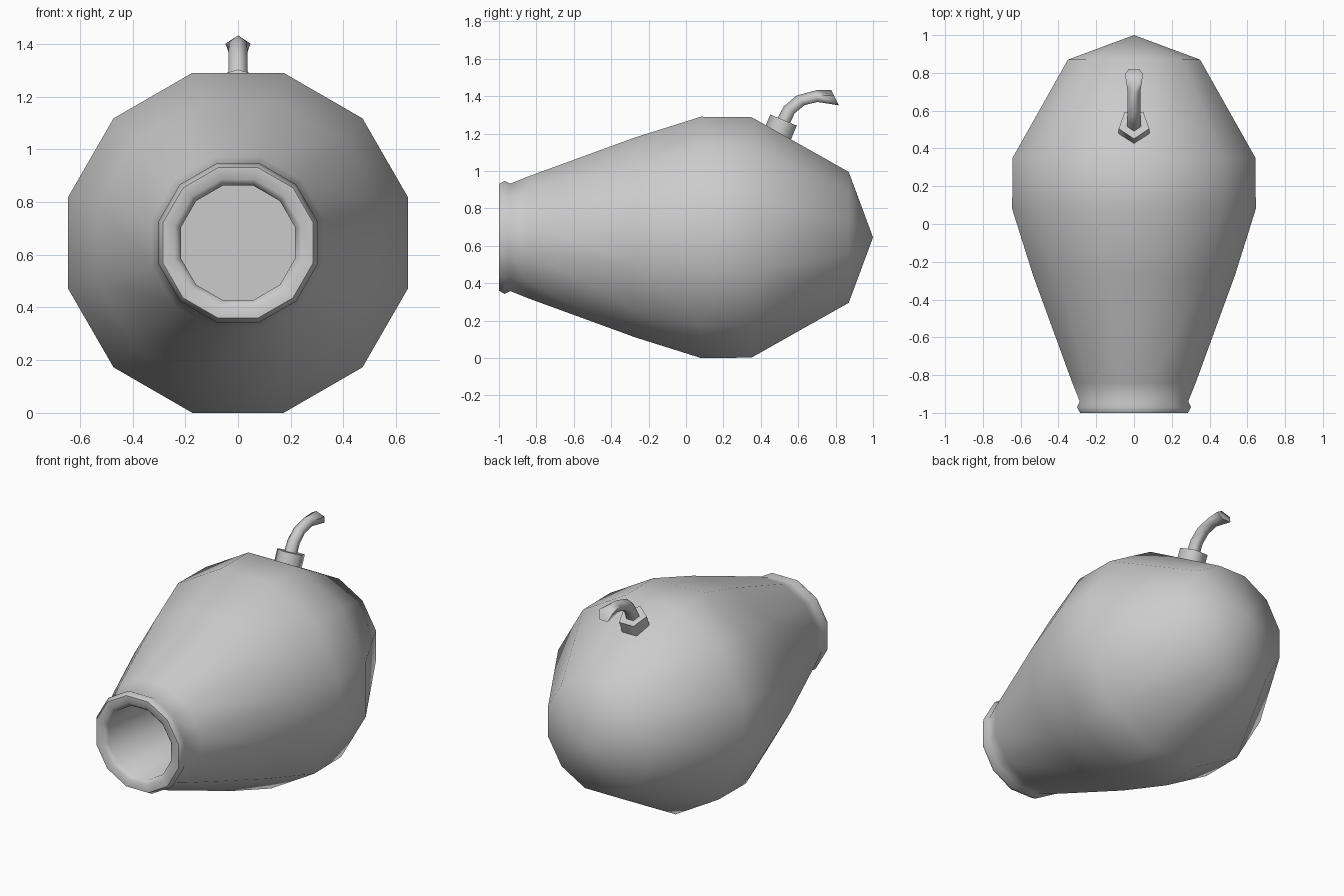
import bpy, bmesh, math
from mathutils import Vector

if "Cube" in bpy.data.objects:
    bpy.data.objects.remove(bpy.data.objects["Cube"])


def loft(name, rings, angle):
    """Skin a list of vertex rings, cap both ends, shade smooth by angle."""
    bm = bmesh.new()
    loops = [[bm.verts.new(p) for p in ring] for ring in rings]
    n = len(loops[0])
    for a, b in zip(loops, loops[1:]):
        for i in range(n):
            j = (i + 1) % n
            bm.faces.new((a[i], a[j], b[j], b[i]))
    bm.faces.new(loops[0])
    bm.faces.new(loops[-1])
    bmesh.ops.remove_doubles(bm, verts=bm.verts, dist=1e-5)
    bmesh.ops.recalc_face_normals(bm, faces=bm.faces)
    mesh = bpy.data.meshes.new(name)
    bm.to_mesh(mesh)
    bm.free()
    obj = bpy.data.objects.new(name, mesh)
    bpy.context.collection.objects.link(obj)
    bpy.ops.object.select_all(action='DESELECT')
    obj.select_set(True)
    bpy.context.view_layer.objects.active = obj
    bpy.ops.object.shade_smooth_by_angle(angle=math.radians(angle))
    return obj


def body_ring(y, flat):
    """12-sided ring around the y axis; flat = distance to the flat sides."""
    r = flat / math.cos(math.radians(15))
    angles = [math.radians(15 + 30 * k) for k in range(12)]
    return [(r * math.cos(a), y, 0.645 + r * math.sin(a)) for a in angles]


def stem_ring(y, z, r, dy, dz):
    """5-sided ring in the plane across direction (dy, dz), one corner up/front."""
    d = Vector((0, dy, dz)).normalized()
    up = Vector((0, -d.z, d.y))
    side = Vector((1, 0, 0))
    angles = [math.tau * k / 5 for k in range(5)]
    return [Vector((0, y, z)) + r * (math.cos(a) * up + math.sin(a) * side)
            for a in angles]


# Gourd body: tip, belly, neck, rolled lip and hollow mouth
profile = [(1.0, 0), (0.87, 0.35), (0.35, 0.643), (0.08, 0.645), (-0.27, 0.535),
           (-0.84, 0.327), (-0.94, 0.287), (-0.97, 0.302), (-1.0, 0.285),
           (-1.0, 0.24), (-0.975, 0.217), (-0.4, 0.217)]
loft("gourd_body", [body_ring(y, r) for y, r in profile], 60)

# Stem collar
loft("stem_collar", [stem_ring(0.485, 1.165, 0.085, 0.39, 0.92),
                     stem_ring(0.529, 1.269, 0.085, 0.39, 0.92)], 75)

# Curved stem
path = [(0.515, 1.245, 0.040, 0.39, 0.92), (0.555, 1.325, 0.038, 0.50, 0.87),
        (0.615, 1.375, 0.037, 0.75, 0.65), (0.70, 1.397, 0.035, 1.0, 0.10),
        (0.80, 1.387, 0.050, 0.89, 0.45)]
loft("stem", [stem_ring(*p) for p in path], 75)
